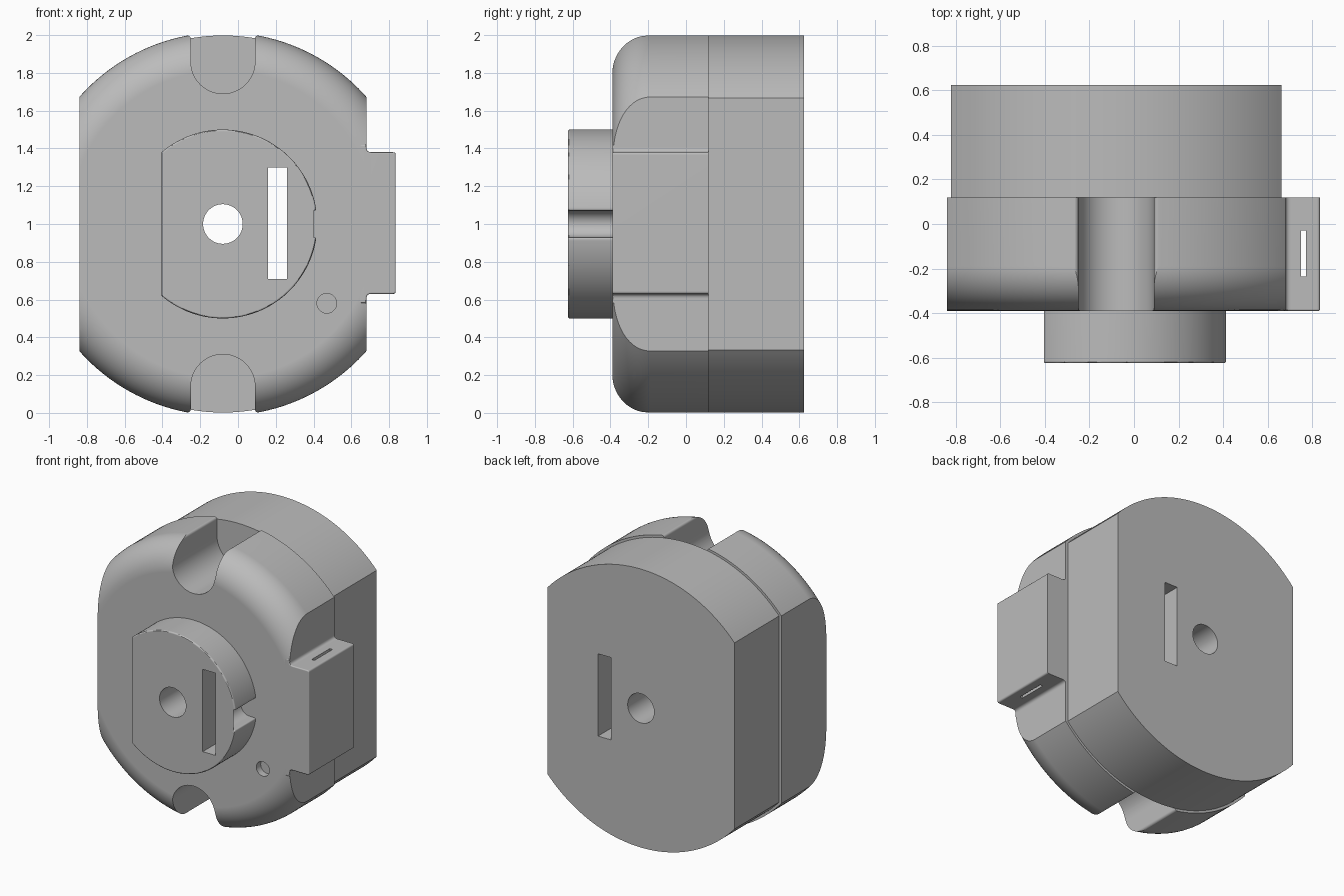
import bpy, bmesh, math
from mathutils import Vector

if "Cube" in bpy.data.objects:
    bpy.data.objects.remove(bpy.data.objects["Cube"], do_unlink=True)

CX, CZ = -0.08, 1.0          # axis of the round parts
FRONT, MID, BACK = -0.39, 0.12, 0.625

grey = bpy.data.materials.new("plain grey")
grey.use_nodes = True
COLOUR = (0.5, 0.5, 0.5, 1)
grey.diffuse_color = COLOUR
grey.node_tree.nodes["Principled BSDF"].inputs["Base Color"].default_value = COLOUR


def arc(cx, cz, r, a0, a1, n):
    """Points on an arc, angles in radians, both ends included."""
    return [(cx + r * math.cos(a0 + (a1 - a0) * i / n),
             cz + r * math.sin(a0 + (a1 - a0) * i / n)) for i in range(n + 1)]


def circle(cx, cz, r, n):
    return arc(cx, cz, r, 0, math.tau, n)[:-1]


def rect(x0, x1, z0, z1):
    return [(x0, z0), (x1, z0), (x1, z1), (x0, z1)]


def rounded(points, corners, n=5):
    """Round the listed corners (index: size) of a closed outline."""
    out = []
    for i, p in enumerate(points):
        if i not in corners:
            out.append(p)
            continue
        p = Vector(p)
        ends = [p + (Vector(points[j % len(points)]) - p).normalized() * corners[i]
                for j in (i - 1, i + 1)]
        for k in range(n + 1):
            t = k / n
            out.append(tuple(ends[0] * (1 - t) ** 2 + p * 2 * t * (1 - t) + ends[1] * t * t))
    return out


def prism(name, outline, y0, y1, front_round=0, segments=3):
    """Extrude an x-z outline from y0 to y1, rounding its front rim."""
    bm = bmesh.new()
    face = bm.faces.new([bm.verts.new((x, y0, z)) for x, z in outline])
    rim = list(face.edges)
    grown = bmesh.ops.extrude_face_region(bm, geom=[face], use_keep_orig=True)["geom"]
    bmesh.ops.translate(bm, vec=(0, y1 - y0, 0),
                        verts=[g for g in grown if isinstance(g, bmesh.types.BMVert)])
    bmesh.ops.recalc_face_normals(bm, faces=bm.faces)
    if front_round:
        bmesh.ops.bevel(bm, geom=rim, offset=front_round, segments=segments,
                        profile=0.5, affect='EDGES', clamp_overlap=False)
    mesh = bpy.data.meshes.new(name)
    bm.to_mesh(mesh)
    bm.free()
    obj = bpy.data.objects.new(name, mesh)
    bpy.context.collection.objects.link(obj)
    mesh.materials.append(grey)
    return obj


def boolean(obj, cutter, operation='DIFFERENCE'):
    mod = obj.modifiers.new("cut", 'BOOLEAN')
    mod.operation, mod.solver, mod.object = operation, 'EXACT', cutter
    bpy.context.view_layer.objects.active = obj
    bpy.ops.object.modifier_apply(modifier=mod.name)


# Front housing: rounded disc trimmed to two flats
housing = prism("front_housing", circle(CX, CZ, 1.015, 160), FRONT, MID, 0.2, 14)
flats = prism("flats_cutter", rect(CX - 0.76, CX + 0.76, -1, 3), -1, 1)
boolean(housing, flats, 'INTERSECT')
cutters = [flats]

# Round-ended notches at top and bottom, with softened mouths
for side in (1, -1):
    shape = [(-0.4, 1.2), (-0.4, 0.998), (-0.17, 0.998)]
    shape += arc(0, 0.86, 0.17, math.pi, math.tau, 24)
    shape += [(0.17, 0.998), (0.4, 0.998), (0.4, 1.2)]
    shape = rounded(shape, {2: 0.02, len(shape) - 3: 0.02})
    notch = prism("notch_cutter", [(CX + x, CZ + side * z) for x, z in shape], -1, 0.5)
    boolean(housing, notch)
    cutters.append(notch)

# Small blind hole in the front face
pin_hole = prism("pin_hole_cutter", circle(0.47, 0.58, 0.052, 32), -0.6, -0.34)
boolean(housing, pin_hole)
cutters.append(pin_hole)

# Rear housing: plain disc with slightly narrower flats
a = math.acos(0.742 / 0.998)
rear = prism("rear_housing",
             arc(CX, CZ, 0.998, a, math.pi - a, 64) + arc(CX, CZ, 0.998, math.pi + a, math.tau - a, 64),
             MID, BACK)

# Raised boss with one flat and a keyway on the opposite side
a, k = math.acos(-0.325 / 0.5), math.asin(0.07 / 0.5)
outline = arc(CX, CZ, 0.5, k, a, 48) + arc(CX, CZ, 0.5, -a, -k, 48)
first_lip = len(outline) - 1
outline += arc(0.365, CZ, 0.07, 1.5 * math.pi, 0.5 * math.pi, 16)
boss = prism("boss", rounded(outline, {0: 0.015, first_lip: 0.015}),
             -0.625, FRONT + 0.03, 0.01)

# Side tab with filleted root and a thin strap slot running through it
tab_shape = [(0.64, 0.58), (0.68, 0.58), (0.68, 0.63), (0.835, 0.63),
             (0.835, 1.38), (0.68, 1.38), (0.68, 1.42), (0.64, 1.42)]
tab = prism("side_tab", rounded(tab_shape, {2: 0.025, 3: 0.015, 4: 0.015, 5: 0.025}),
            FRONT, MID, 0.008)
strap = prism("strap_slot_cutter", rect(0.749, 0.771, 0.2, 1.8), -0.235, -0.03)
boolean(tab, strap)
cutters.append(strap)

# Shaft hole and blade slot through the whole stack
shaft = prism("shaft_cutter", circle(CX, CZ, 0.105, 48), -1, 1)
blade = prism("blade_slot_cutter", rect(0.158, 0.26, 0.71, 1.3), -1, 1)
for part in (housing, rear, boss):
    boolean(part, shaft)
    boolean(part, blade)
cutters += [shaft, blade]

for cutter in cutters:
    bpy.data.objects.remove(cutter, do_unlink=True)

# Smooth shading with crisp edges
for part in (housing, rear, boss, tab):
    bpy.ops.object.select_all(action='DESELECT')
    part.select_set(True)
    bpy.context.view_layer.objects.active = part
    bpy.ops.object.shade_smooth_by_angle(angle=math.radians(30))
    weighted = part.modifiers.new("weighted normals", 'WEIGHTED_NORMAL')
    weighted.keep_sharp = True
